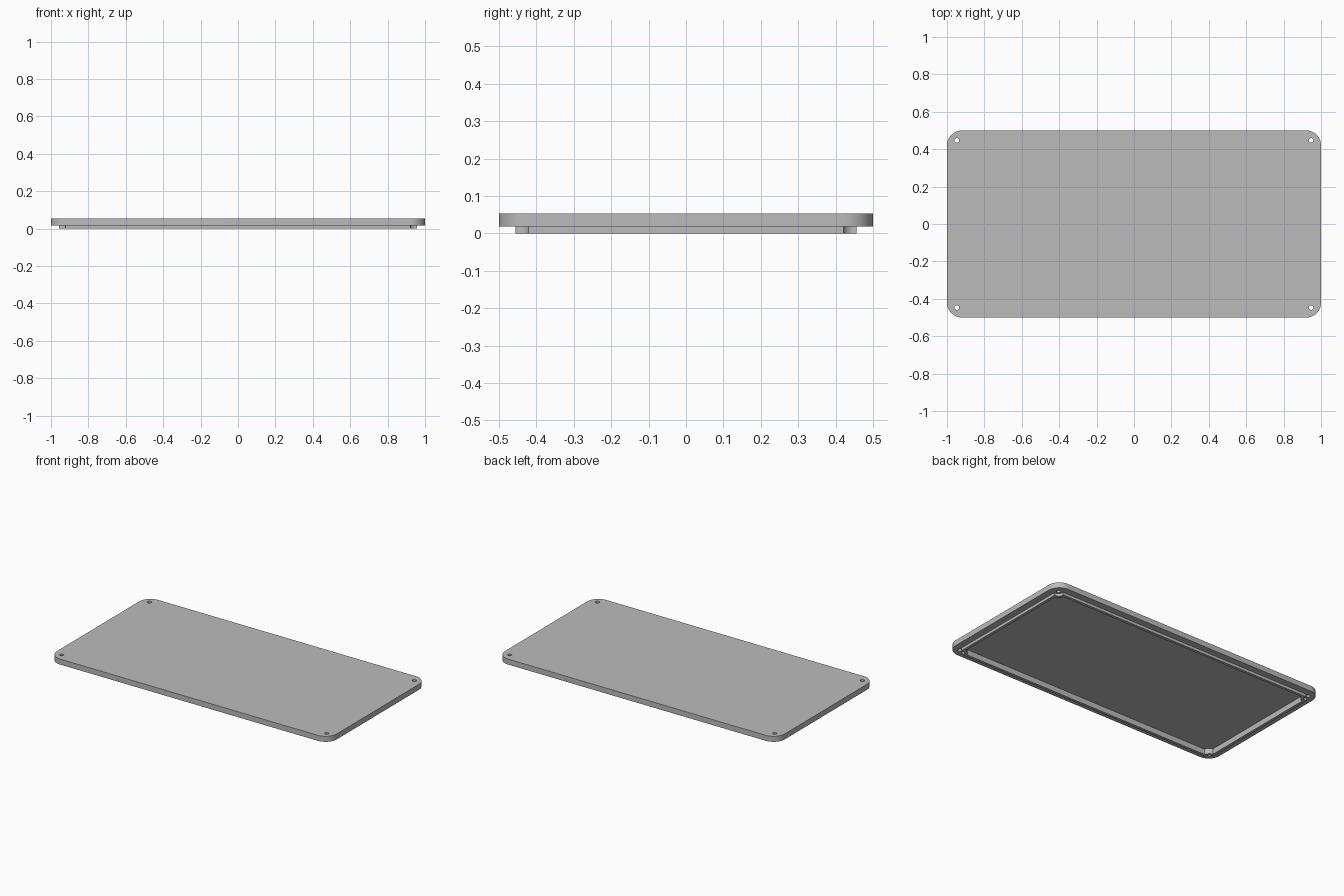
import bpy, bmesh
from math import atan2, cos, sin, sqrt, pi, radians

if "Cube" in bpy.data.objects:
    bpy.data.objects.remove(bpy.data.objects["Cube"], do_unlink=True)

T = 0.0177                      # wall thickness
TOP = 3 * T                     # overall height
HOLE_X, HOLE_Y = 1 - 3 * T, 0.5 - 3 * T
LIP_X, LIP_Y = 1 - 2.5 * T, 0.5 - 2.5 * T

grey = bpy.data.materials.new("light_grey")
grey.diffuse_color = (0.5, 0.5, 0.5, 1)
grey.use_nodes = True
grey.node_tree.nodes["Principled BSDF"].inputs["Base Color"].default_value = (0.5, 0.5, 0.5, 1)


def arc(cx, cy, r, a, b, n):
    return [(cx + r * cos(a + (b - a) * i / n), cy + r * sin(a + (b - a) * i / n))
            for i in range(n + 1)]


def notch(w, h, r):
    """Corner of a w by h half-size rectangle with a scoop around the screw."""
    dx, dy = w - HOLE_X, h - HOLE_Y
    a = atan2(-sqrt(r * r - dx * dx), dx)
    b = atan2(dy, -sqrt(r * r - dy * dy))
    if b > 0:
        b -= 2 * pi
    return arc(HOLE_X, HOLE_Y, r, a, b, 14)


def four_corners(corner):
    """Mirror one corner path into a closed outline."""
    back = corner[::-1]
    return (corner + [(-x, y) for x, y in back]
            + [(-x, -y) for x, y in corner] + [(x, -y) for x, y in back])


def prism(name, outline, z0, z1):
    bm = bmesh.new()
    face = bm.faces.new([bm.verts.new((x, y, z0)) for x, y in outline])
    top = bmesh.ops.extrude_face_region(bm, geom=[face])["geom"]
    bmesh.ops.translate(bm, vec=(0, 0, z1 - z0),
                        verts=[v for v in top if isinstance(v, bmesh.types.BMVert)])
    bmesh.ops.recalc_face_normals(bm, faces=bm.faces)
    mesh = bpy.data.meshes.new(name)
    bm.to_mesh(mesh)
    bm.free()
    mesh.materials.append(grey)
    obj = bpy.data.objects.new(name, mesh)
    bpy.context.collection.objects.link(obj)
    return obj


def combine(target, tool, operation):
    """Apply a boolean and discard the tool object."""
    mod = target.modifiers.new(operation.lower(), 'BOOLEAN')
    mod.object, mod.operation, mod.solver = tool, operation, 'EXACT'
    bpy.ops.object.select_all(action='DESELECT')
    target.select_set(True)
    bpy.context.view_layer.objects.active = target
    bpy.ops.object.modifier_apply(modifier=mod.name)
    bpy.data.objects.remove(tool, do_unlink=True)


# Rounded cover plate
R = 0.08
lid = prism("lid_panel", four_corners(arc(1 - R, 0.5 - R, R, 0, pi / 2, 14)), T, TOP)

# Locating lip, scooped around each screw
combine(lid, prism("lip", four_corners(notch(LIP_X, LIP_Y, 0.027)), 0, 1.7 * T), 'UNION')

# Shallow underside recess, leaving a wall around each scoop
combine(lid, prism("recess", four_corners(notch(LIP_X - T, LIP_Y - T, 0.027 + T)), -T, 2 * T),
        'DIFFERENCE')

# Screw holes
for sx in (-1, 1):
    for sy in (-1, 1):
        ring = arc(sx * HOLE_X, sy * HOLE_Y, 0.0125, 0, 2 * pi, 24)[:-1]
        combine(lid, prism("screw_hole", ring, -T, TOP + T), 'DIFFERENCE')

bpy.ops.object.shade_smooth_by_angle(angle=radians(30))
